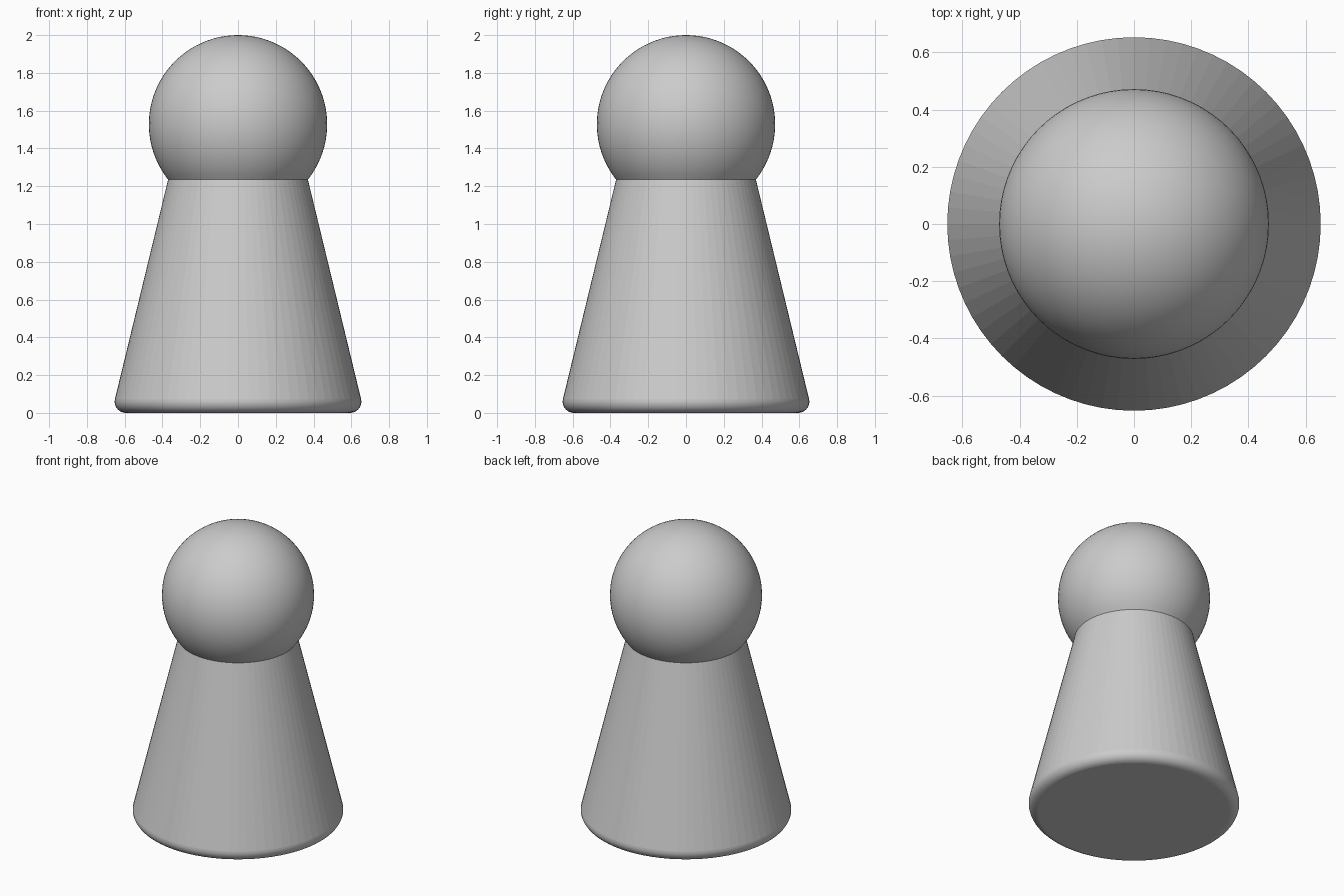
import bpy
import bmesh
from math import sin, cos, pi, radians, sqrt, atan2

cube = bpy.data.objects.get("Cube")
if cube:
    bpy.data.objects.remove(cube, do_unlink=True)

grey = bpy.data.materials.new("plain grey")
grey.use_nodes = True
colour = (0.6, 0.6, 0.6, 1)
grey.diffuse_color = colour
grey.node_tree.nodes["Principled BSDF"].inputs["Base Color"].default_value = colour

SEGMENTS = 72
HEAD_R, HEAD_Z = 0.472, 1.528
NECK_Z = 1.235
NECK_R = sqrt(HEAD_R ** 2 - (HEAD_Z - NECK_Z) ** 2)
FILLET, FOOT_R = 0.06, 0.593


def lathe(name, profile, flat_rule):
    """Spin (radius, z) points about z; flat_rule picks flat-shaded faces."""
    bm = bmesh.new()
    verts = [bm.verts.new((r, 0, z)) for r, z in profile]
    edges = [bm.edges.new(pair) for pair in zip(verts, verts[1:])]
    bmesh.ops.spin(bm, geom=verts + edges, cent=(0, 0, 0), axis=(0, 0, 1),
                   angle=2 * pi, steps=SEGMENTS)
    bmesh.ops.remove_doubles(bm, verts=bm.verts, dist=0.0001)
    bmesh.ops.recalc_face_normals(bm, faces=bm.faces)
    for face in bm.faces:
        face.smooth = not flat_rule(face)
    for edge in bm.edges:
        edge.smooth = edge.calc_face_angle(0) < radians(30)
    mesh = bpy.data.meshes.new(name)
    bm.to_mesh(mesh)
    bm.free()
    mesh.materials.append(grey)
    obj = bpy.data.objects.new(name, mesh)
    bpy.context.collection.objects.link(obj)
    return obj


# Tapered body with a rounded foot and a flat underside
slope = atan2(0.28, 1.16)
foot = [(FOOT_R + FILLET * cos(a), FILLET + FILLET * sin(a))
        for a in (-pi / 2 + i / 10 * (pi / 2 + slope) for i in range(11))]
lathe("body", [(0, 0)] + foot + [(NECK_R, NECK_Z)],
      lambda f: f.calc_area() > 0.02 or f.normal.z < -0.99)

# Round head, cut where it meets the neck
start = atan2(NECK_Z - HEAD_Z, NECK_R)
head = [(HEAD_R * cos(a), HEAD_Z + HEAD_R * sin(a))
        for a in (start + i / 32 * (pi / 2 - start) for i in range(33))]
lathe("head", head, lambda f: False)
